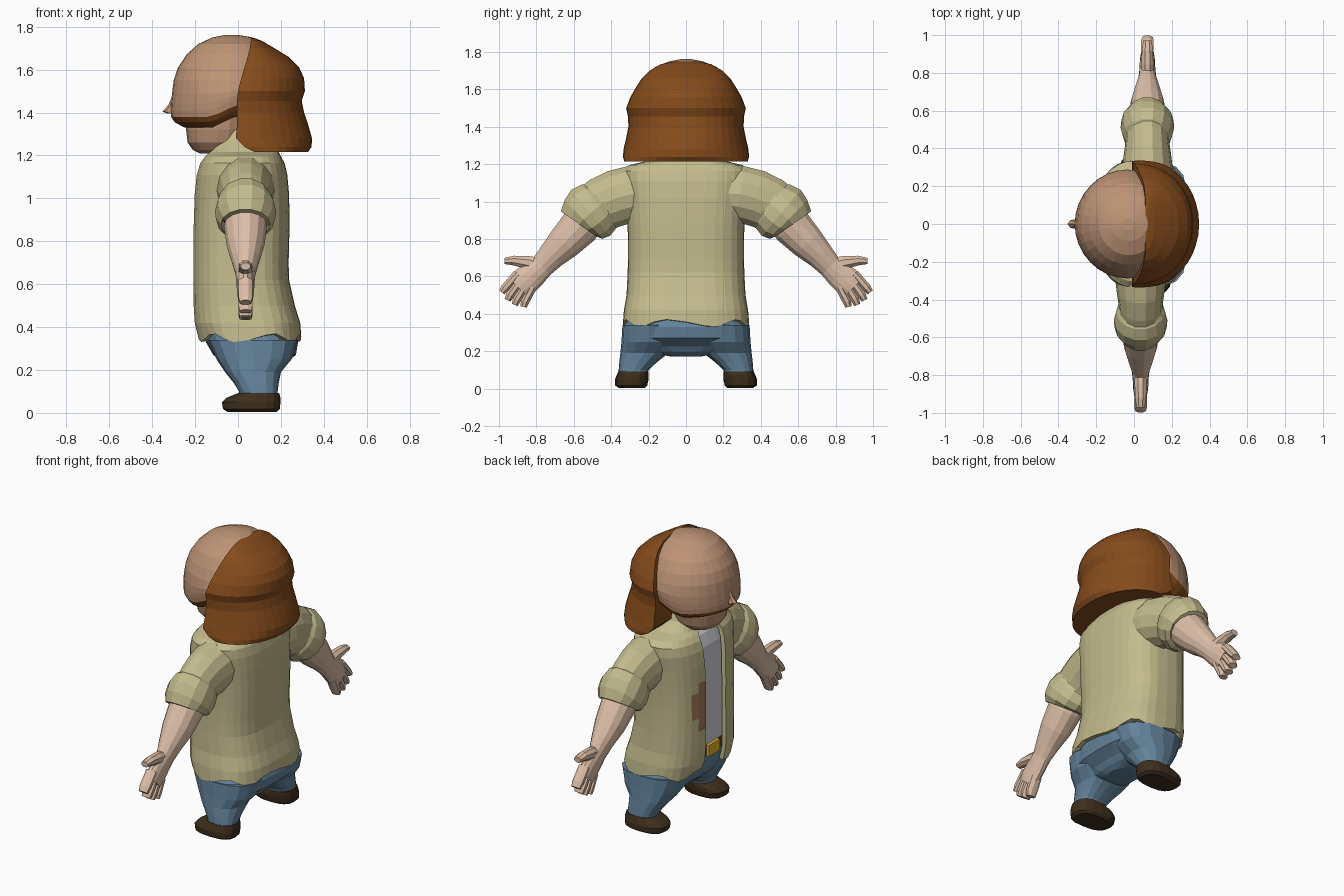
import bpy, bmesh, math
from mathutils import Vector


def mat(name, r, g, b):
    m = bpy.data.materials.new(name)
    lin = [((c / 255 + 0.055) / 1.055) ** 2.4 for c in (r, g, b)]
    m.diffuse_color = (*lin, 1)
    return m


SCALP = mat("tan skin", 190, 148, 118)
SKIN = mat("light skin", 222, 192, 168)
KHAKI = mat("khaki cloth", 196, 188, 142)
DENIM = mat("blue denim", 100, 132, 156)
LEATHER = mat("dark leather", 62, 46, 28)
HAIR = mat("brown hair", 134, 76, 28)
WHITE = mat("white cloth", 212, 212, 220)
GOLD = mat("yellow metal", 225, 180, 40)
BELT = mat("brown belt", 110, 60, 30)
STAIN = mat("brown stain", 168, 124, 96)


def skin_rings(name, rings, mats, caps=True):
    """Bridge closed rings of points into one mesh object."""
    bm = bmesh.new()
    rows = [[bm.verts.new(p) for p in ring] for ring in rings]
    n = len(rows[0])
    for a, b in zip(rows, rows[1:]):
        for i in range(n):
            j = (i + 1) % n
            bm.faces.new((a[i], a[j], b[j], b[i]))
    if caps:
        bm.faces.new(rows[0])
        bm.faces.new(rows[-1])
    bmesh.ops.recalc_face_normals(bm, faces=bm.faces)
    me = bpy.data.meshes.new(name)
    bm.to_mesh(me)
    bm.free()
    for m in mats:
        me.materials.append(m)
    ob = bpy.data.objects.new(name, me)
    bpy.context.collection.objects.link(ob)
    return ob


def power(v, p):
    return math.copysign(abs(v) ** (2 / p), v)


def oval(z, x0, x1, hy, cy=0, n=32, p=2.0):
    """Horizontal ring between x0 and x1, half width hy; first point at the front (-x)."""
    cx, rx = (x0 + x1) / 2, (x1 - x0) / 2
    ts = [2 * math.pi * i / n for i in range(n)]
    return [Vector((cx - rx * power(math.cos(t), p), cy + hy * power(math.sin(t), p), z)) for t in ts]


def stack(name, sections, mats, **kw):
    return skin_rings(name, [oval(*s, **kw) for s in sections], mats)


def limb(name, side, pts, material, n=14):
    """Tube in the y-z plane; pts are (y, z, radius in plane, radius along x)."""
    x = 0.053 + 0.018 * side
    rings = []
    for i, (y, z, r, rx) in enumerate(pts):
        a, b = pts[max(i - 1, 0)], pts[min(i + 1, len(pts) - 1)]
        d = Vector((b[0] - a[0], b[1] - a[1])).normalized()
        ring = []
        for k in range(n):
            t = 2 * math.pi * (k + 0.5) / n
            ring.append((x + rx * math.sin(t), side * (y - d.y * r * math.cos(t)), z + d.x * r * math.cos(t)))
        rings.append(ring)
    return skin_rings(name, rings, [material])


# Open coat: (z, front x, back x, half width)
coat_sections = [(.35, -.185, .295, .338), (.42, -.205, .29, .332), (.5, -.21, .265, .318),
                 (.62, -.21, .238, .312), (.70, -.21, .236, .31), (.78, -.21, .238, .31),
                 (.86, -.21, .24, .312), (.92, -.208, .24, .315), (1.02, -.205, .238, .322),
                 (1.11, -.195, .23, .335), (1.165, -.178, .217, .335), (1.195, -.155, .2, .305),
                 (1.215, -.135, .19, .22), (1.265, -.115, .185, .165), (1.32, -.08, .16, .15)]
rings = [oval(*s, p=2.8) for s in coat_sections]
for i, v in enumerate(rings[0]):
    v.z += 0.02 * math.sin(i * 1.2)
coat = skin_rings("coat", rings, [KHAKI, STAIN], caps=False)
bm = bmesh.new()
bm.from_mesh(coat.data)
bmesh.ops.delete(bm, geom=[f for f in bm.faces
                           if f.calc_center_median().x < 0 and abs(f.calc_center_median().y) < .07],
                 context='FACES')
for f in bm.faces:
    c = f.calc_center_median()
    if c.x < -.15 and ((.1 < c.y < .15 and .62 < c.z < .92) or (.15 < c.y < .19 and .7 < c.z < .86)):
        f.material_index = 1
bm.to_mesh(coat.data)
bm.free()
mod = coat.modifiers.new("thickness", 'SOLIDIFY')
mod.thickness, mod.offset = 0.025, -1

# Shirt, belt, buckle, neck
stack("shirt", [(.44, -.175, .2, .27), (.9, -.175, .19, .27), (1.1, -.165, .19, .27),
                (1.17, -.14, .17, .24), (1.22, -.1, .15, .15)], [WHITE], p=2.8)
stack("belt", [(.43, -.182, .22, .275), (.49, -.182, .22, .275)], [BELT], p=2.8)
bpy.ops.mesh.primitive_cube_add(size=1, location=(-.187, 0, .46))
buckle = bpy.context.object
buckle.name = "buckle"
buckle.scale = (.02, .11, .07)
buckle.data.materials.append(GOLD)
stack("neck", [(1.15, -.09, .13, .12), (1.4, -.1, .13, .13)], [SCALP], n=16)

# Trousers
stack("trouser_hips", [(.46, -.168, .24, .29), (.38, -.16, .262, .31), (.33, -.15, .28, .338),
                       (.27, -.115, .27, .338), (.225, -.06, .21, .3), (.195, -.03, .19, .2),
                       (.172, .02, .16, .08)], [DENIM], p=2.6, n=24)

for side, tag in ((1, "left"), (-1, "right")):
    # Legs and shoes
    leg = [(.34, -.14, .275, .15, .19), (.25, -.1, .25, .145, .2), (.19, -.06, .2, .128, .223),
           (.14, -.02, .19, .1, .257), (.1, .005, .185, .08, .28), (.05, .01, .185, .072, .285)]
    skin_rings(tag + "_trouser_leg", [oval(z, a, b, h, cy=c * side, n=16, p=2.4)
                                      for z, a, b, h, c in leg], [DENIM])
    shoe = [(.005, -.05, .18, .07, .29), (.018, -.07, .195, .086, .293), (.05, -.075, .198, .09, .29),
            (.07, -.055, .198, .086, .286), (.092, .0, .192, .08, .282)]
    skin_rings(tag + "_shoe", [oval(z, a, b, h, cy=c * side, n=16, p=2.6)
                               for z, a, b, h, c in shoe], [LEATHER])

    # Sleeve with rolled cuff
    limb(tag + "_sleeve", side, [(.18, 1.045, .14, .13), (.29, 1.04, .155, .135), (.37, 1.02, .155, .125),
                                 (.44, .99, .15, .115), (.49, .95, .15, .115)], KHAKI)
    limb(tag + "_cuff", side, [(.44, .995, .125, .11), (.465, .975, .152, .13), (.51, .94, .165, .142),
                               (.548, .905, .148, .138), (.572, .88, .122, .115), (.555, .895, .1, .1)], KHAKI)

    # Forearm, palm and digits
    limb(tag + "_forearm", side, [(.49, .95, .09, .09), (.565, .87, .11, .1), (.65, .78, .095, .088),
                                  (.72, .71, .076, .066), (.77, .655, .066, .048), (.82, .61, .076, .042),
                                  (.87, .565, .08, .04), (.895, .54, .074, .036)], SKIN)
    tips = [((.93, .585), (.985, .515)), ((.91, .555), (.955, .473)),
            ((.88, .535), (.916, .448)), ((.85, .515), (.868, .437))]
    for k, (a, b) in enumerate(tips):
        m = (a[0] * .35 + b[0] * .65, a[1] * .35 + b[1] * .65)
        limb(f"{tag}_finger_{k + 1}", side, [(a[0] - .03, a[1] + .03, .025, .036), (*m, .025, .036),
                                             (*b, .018, .03)], SKIN, n=8)
    limb(tag + "_thumb", side, [(.77, .655, .045, .036), (.85, .675, .038, .034),
                                (.92, .685, .028, .032), (.97, .683, .018, .024)], SKIN, n=8)

# Head: bald dome with a brown beard rim that climbs towards the ears
head_sections = [(1.762, -.06, .0, .03), (1.75, -.12, .07, .09), (1.72, -.185, .13, .165),
                 (1.67, -.24, .18, .215), (1.61, -.28, .21, .25), (1.55, -.3, .23, .275),
                 (1.49, -.308, .24, .288), (1.45, -.312, .24, .288), (1.42, -.314, .24, .285),
                 (1.39, -.312, .23, .278), (1.365, -.295, .21, .262), (1.34, -.25, .18, .22)]
rings = [oval(*s) for s in head_sections]
for ring in rings[6:]:
    for v in ring:
        w = min(1, (1.52 - v.z) / .1)
        v.z += w * (.5 * min(.12, max(0, v.x + .12)) - .01)
head = skin_rings("head", rings, [SCALP, HAIR])
for f in head.data.polygons:
    if f.index >= 9 * 32 and f.index != 11 * 32:
        f.material_index = 1
stack("jaw", [(1.42, -.235, .06, .17), (1.32, -.242, .05, .165), (1.26, -.235, .04, .15),
              (1.225, -.21, .02, .12), (1.21, -.18, -.04, .07)], [SCALP], n=20, p=2.4)
stack("nose", [(1.47, -.31, -.28, .008), (1.435, -.325, -.26, .018), (1.405, -.352, -.25, .028),
               (1.395, -.33, -.25, .03)], [SCALP], n=8)

# Long hair: half-oval rings, (z, front x, back x, half width)
hair = [(1.748, .06, .075, .07), (1.735, .06, .11, .135), (1.7, .055, .17, .195), (1.66, .045, .235, .236),
        (1.61, .03, .285, .268), (1.56, .015, .308, .297), (1.5, .0, .312, .32), (1.455, -.005, .297, .31),
        (1.4, -.005, .308, .308), (1.34, -.005, .328, .32), (1.28, -.01, .345, .334), (1.24, .03, .343, .337),
        (1.215, .08, .325, .33)]
rings = []
for z, x0, x1, hy in hair:
    ts = [math.pi * (i / 20 - .5) for i in range(21)]
    rings.append([(x0 + (x1 - x0) * power(math.cos(t), 2.1), hy * power(math.sin(t), 2.1), z) for t in ts])
skin_rings("hair", rings, [HAIR])
